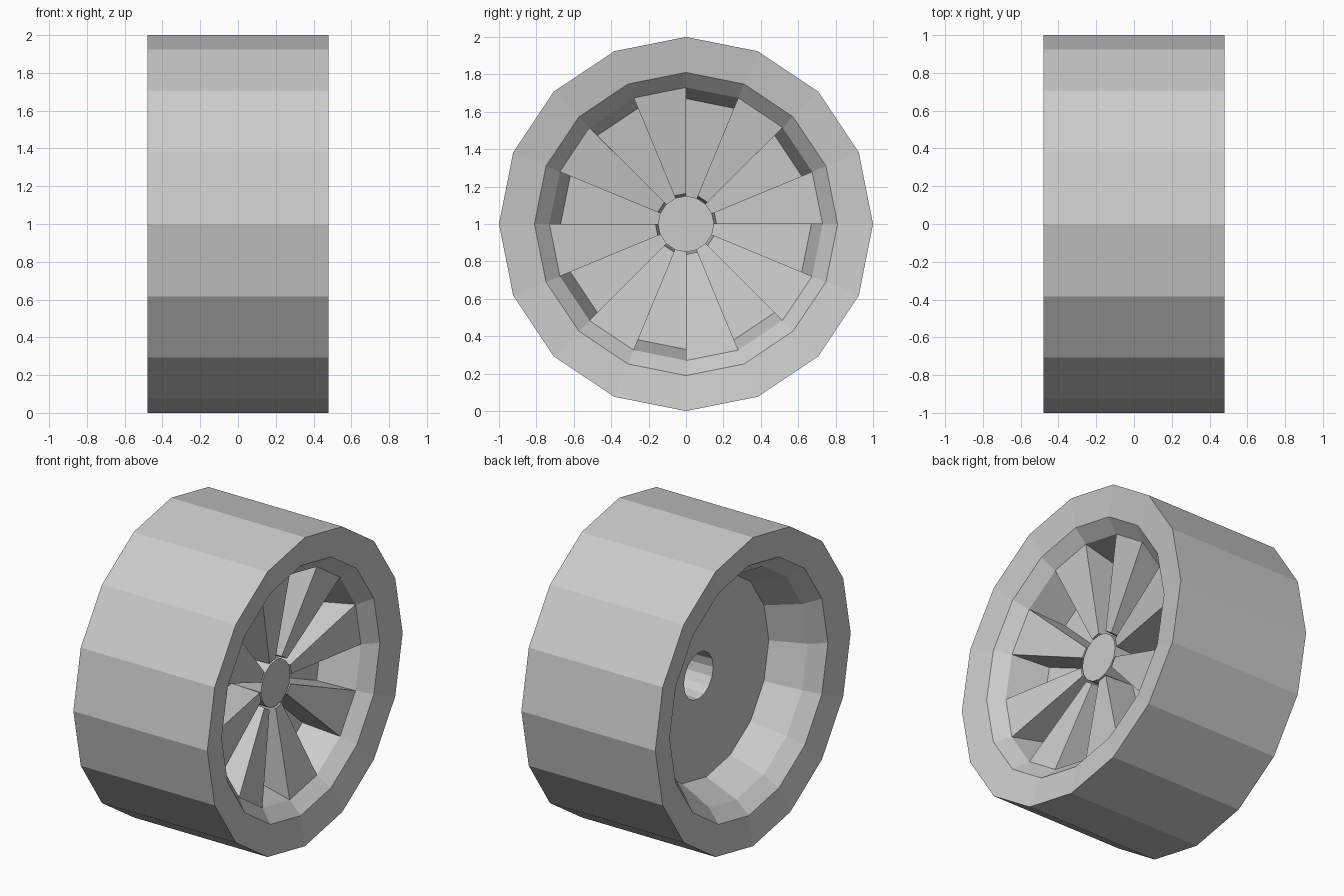
import bpy, bmesh, math

if "Cube" in bpy.data.objects:
    bpy.data.objects.remove(bpy.data.objects["Cube"])

SIDES = 16
CENTRE_Z = 1.0


def point(bm, x, r, i):
    a = 2 * math.pi * i / SIDES
    return bm.verts.new((x, r * math.cos(a), CENTRE_Z + r * math.sin(a)))


def strip(bm, profile, i):
    """Sweep an (x, radius) profile across one sector of the wheel."""
    a = [point(bm, x, r, i) for x, r in profile]
    b = [point(bm, x, r, i + 1) for x, r in profile]
    for k in range(len(profile) - 1):
        bm.faces.new((a[k], a[k + 1], b[k + 1], b[k]))


def disc(bm, x, r):
    bm.faces.new([point(bm, x, r, i) for i in range(SIDES)])


def finish(bm, name):
    bmesh.ops.remove_doubles(bm, verts=bm.verts, dist=1e-4)
    bmesh.ops.recalc_face_normals(bm, faces=bm.faces)
    mesh = bpy.data.meshes.new(name)
    bm.to_mesh(mesh)
    bm.free()
    obj = bpy.data.objects.new(name, mesh)
    bpy.context.collection.objects.link(obj)
    return obj


# Spoke edge and recess corners as (x, radius)
HUB_FRONT = (0.27, 0.15)
SPOKE_ROOT, SPOKE_TIP = (0.27, 0.163), (0.37, 0.73)
RECESS_OUT, RECESS_IN = (0.13, 0.67), (0.06, 0.15)

# One closed wheel skin: dished lip, tread, rear barrel, rear cone, axle hole
shell = [SPOKE_TIP, (0.45, 0.81), (0.48, 1.0), (-0.48, 1.0), (-0.45, 0.81),
         (-0.36, 0.73), (-0.145, 0.64), (-0.09, 0.15), (0.24, 0.14)]

bm = bmesh.new()
for i in range(SIDES):
    strip(bm, shell, i)
    # Alternate raised spokes and sunken gaps
    if i % 2 == 0:
        strip(bm, [RECESS_IN, SPOKE_ROOT, SPOKE_TIP], i)
    else:
        strip(bm, [RECESS_IN, RECESS_OUT, SPOKE_TIP], i)
    # Spoke side wall
    bm.faces.new([point(bm, x, r, i)
                  for x, r in (SPOKE_ROOT, SPOKE_TIP, RECESS_OUT, RECESS_IN)])
    # Hub side
    strip(bm, [RECESS_IN, HUB_FRONT], i)
# Hub cap and bottom of the axle hole
disc(bm, *HUB_FRONT)
disc(bm, 0.24, 0.14)
finish(bm, "wheel")
